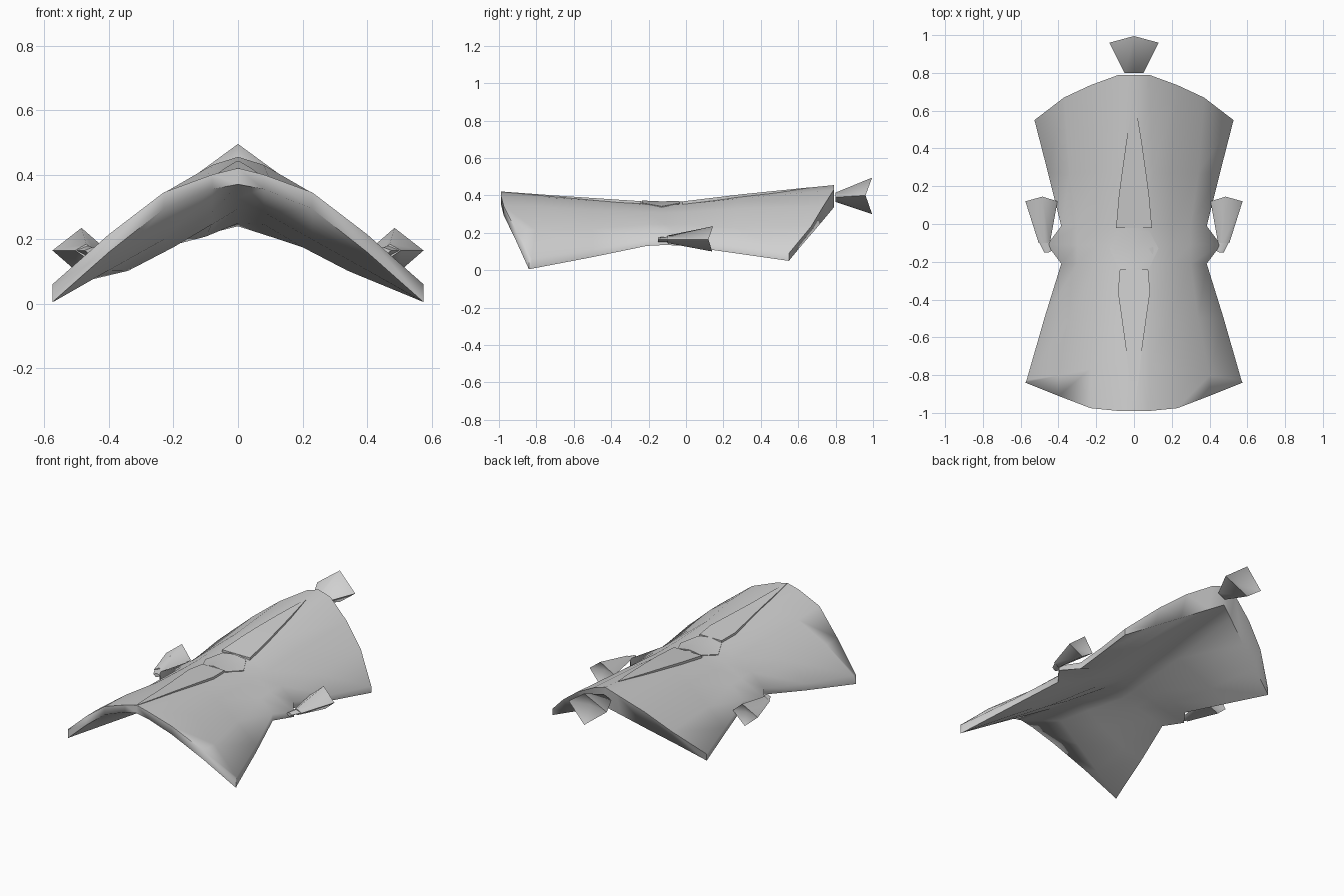
import bpy, bmesh
from mathutils import Vector
from mathutils.bvhtree import BVHTree

if "Cube" in bpy.data.objects:
    bpy.data.objects.remove(bpy.data.objects["Cube"])

grey = bpy.data.materials.new("light_grey")
grey.diffuse_color = (0.63, 0.63, 0.63, 1)
grey.use_nodes = True
grey.node_tree.nodes["Principled BSDF"].inputs["Base Color"].default_value = grey.diffuse_color


def make(name, verts, faces, angle=0.7):
    me = bpy.data.meshes.new(name)
    me.from_pydata(verts, [], faces)
    bm = bmesh.new()
    bm.from_mesh(me)
    bmesh.ops.recalc_face_normals(bm, faces=bm.faces)
    bm.to_mesh(me)
    bm.free()
    me.materials.append(grey)
    ob = bpy.data.objects.new(name, me)
    bpy.context.collection.objects.link(ob)
    bpy.ops.object.select_all(action='DESELECT')
    ob.select_set(True)
    bpy.context.view_layer.objects.active = ob
    bpy.ops.object.shade_smooth_by_angle(angle=angle)
    return ob


# Shell stations, front to back: x, upper y, upper z, lower y, lower z (ridge to side edge)
front_y, rear_y = (-.99, -.99, -.975, -.91, -.84), (.79, .79, .735, .67, .55)
inner_y = (-.72, -.737, -.768, -.803, -.825)
rows = [
    ((0, .08, .23, .40, .575), front_y, (.42, .40, .345, .215, .06),
     front_y, (.37, .355, .294, .16, .005)),
    ((0, .08, .23, .40, .568), inner_y, (.40, .388, .338, .215, .063),
     inner_y, (.328, .283, .199, .104, .008)),
    ((0, .08, .20, .34, .475), (-.5,) * 5, (.385, .372, .322, .222, .11),
     (-.5,) * 5, (.294, .246, .175, .102, .07)),
    ((0, .10, .20, .30, .385), (-.21,) * 5, (.366, .35, .31, .245, .17),
     (-.21,) * 5, (.249, .208, .182, .155, .13)),
    ((0, .10, .20, .30, .46), (-.11,) * 5, (.362, .348, .308, .245, .165),
     (-.11,) * 5, (.24, .215, .19, .163, .135)),
    ((0, .10, .20, .30, .385), (-.01,) * 5, (.367, .352, .31, .245, .17),
     (-.01,) * 5, (.25, .225, .198, .165, .13)),
    ((0, .10, .20, .34, .455), (.27,) * 5, (.402, .382, .33, .225, .125),
     (.27,) * 5, (.28, .25, .212, .147, .09)),
    ((0, .08, .23, .37, .527), rear_y, (.455, .43, .343, .235, .09),
     (.79, .754, .685, .62, .55), (.335, .292, .21, .135, .05)),
]
R, C = len(rows), 9
verts = []
for layer in (1, 3):
    for row in rows:
        for c in range(-4, 5):
            a = abs(c)
            verts.append(((1 if c > 0 else -1) * row[0][a], row[layer][a], row[layer + 1][a]))
N = R * C
faces = []
for r in range(R - 1):
    for c in range(C - 1):
        q = [r * C + c, r * C + c + 1, (r + 1) * C + c + 1, (r + 1) * C + c]
        faces += [q, [i + N for i in reversed(q)]]
# Rim joining upper and lower skins
border = ([c for c in range(C)] + [r * C + C - 1 for r in range(1, R)]
          + [(R - 1) * C + c for c in range(C - 2, -1, -1)]
          + [r * C for r in range(R - 2, 0, -1)])
for a, b in zip(border, border[1:] + border[:1]):
    faces.append([a, b, b + N, a + N])
make("shell", verts, faces, 1.35)
tree = BVHTree.FromPolygons([Vector(v) for v in verts], faces)


def surf(x, y):
    hit = tree.ray_cast(Vector((x, y, 2)), Vector((0, 0, -1)))[0]
    return hit.z if hit else .4


# Thin plates lying along the ridge: (y, half width) pairs; flat ones keep the ridge height
def plate(name, outline, lift, flat):
    v, f = [], []
    for y, w in outline:
        for s in (-1, 0, 1):
            v.append((s * w, y, surf(0 if flat else s * w, y) + lift))
    n = len(v)
    v += [(x, y, surf(x, y) - .005) for x, y, z in v]
    for r in range(len(outline) - 1):
        for c in range(2):
            q = [r * 3 + c, r * 3 + c + 1, r * 3 + c + 4, r * 3 + c + 3]
            f += [q, [i + n for i in reversed(q)]]
        for c in (0, 2):
            a, b = r * 3 + c, r * 3 + c + 3
            f.append([a, b, b + n, a + n])
    e = n - 3
    for a in (0, 1, e, e + 1):
        f.append([a, a + 1, a + 1 + n, a + n])
    return make(name, v, f)


plate("front_spine", [(-.985, .003), (-.84, .022), (-.68, .04), (-.5, .065),
                      (-.36, .085), (-.24, .075)], .001, True)
plate("rear_spine", [(-.02, .095), (.15, .08), (.3, .06),
                     (.44, .04), (.56, .02), (.66, .003)], .001, True)
plate("saddle_plate", [(-.235, .08), (-.13, .13), (-.035, .08)], .005, False)


# Flared four-sided nozzles with a hollow rear
def nozzle(name, neck, rim, hollow):
    v = neck + rim + [hollow]
    f = [[3, 2, 1, 0]]
    for i in range(4):
        j = (i + 1) % 4
        f += [[i, j, j + 4, i + 4], [i + 4, j + 4, 8]]
    return make(name, v, f, 1.3)


nozzle("tail_nozzle",
       [(0, .80, .415), (.05, .80, .39), (0, .80, .365), (-.05, .80, .39)],
       [(0, .995, .495), (.13, .96, .40), (0, .995, .30), (-.13, .96, .40)],
       (0, .93, .40))
for s, side in ((1, "right"), (-1, "left")):
    nozzle(side + "_nozzle",
           [(s * .47, -.10, .185), (s * .505, -.10, .165),
            (s * .475, -.10, .145), (s * .445, -.10, .165)],
           [(s * .485, .145, .235), (s * .575, .12, .165),
            (s * .50, .14, .10), (s * .405, .12, .165)],
           (s * .485, .10, .168))
    # Small hook in front of each side nozzle
    nozzle(side + "_hook",
           [(s * .45, -.15, .175), (s * .475, -.15, .165),
            (s * .455, -.15, .15), (s * .43, -.14, .16)],
           [(s * .47, -.09, .18), (s * .50, -.10, .165),
            (s * .475, -.09, .15), (s * .44, -.09, .165)],
           (s * .47, -.09, .165))
